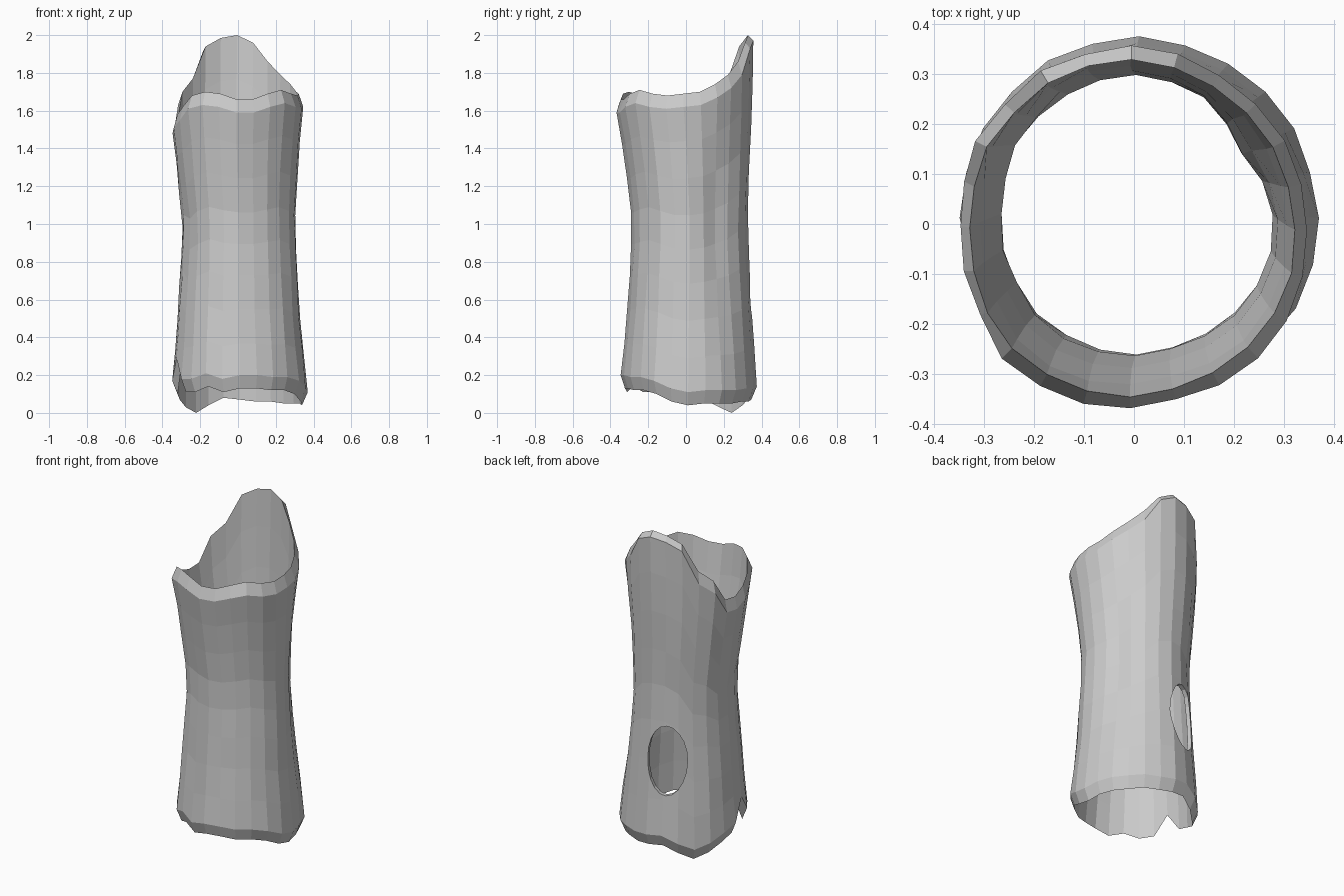
import bpy, bmesh, math, random

if "Cube" in bpy.data.objects:
    bpy.data.objects.remove(bpy.data.objects["Cube"])
random.seed(4)

N = 24
WALL = 0.027
# rim heights of the lip, every 15 degrees counter-clockwise from +x
TOP = [1.69, 1.70, 1.74, 1.79, 1.86, 1.96, 2.0, 1.985, 1.94, 1.77, 1.70, 1.56,
       1.55, 1.58, 1.62, 1.68, 1.70, 1.69, 1.66, 1.66, 1.69, 1.71, 1.69, 1.68]
BOTTOM = [.04, .05, .05, .05, .06, .06, .07, .08, .04, .0, .03, .07,
          .10, .22, .11, .11, .14, .11, .13, .13, .12, .12, .10, .06]
# trunk profile: height, centre x, centre y, radius
PROFILE = [(0.0, .01, .01, .357), (.15, .01, .012, .36), (.5, .005, .015, .328),
           (1.0, .005, .021, .299), (1.35, -.007, .006, .327),
           (1.62, -.008, -.013, .358), (2.0, -.005, -.005, .357)]


def section(z):
    z = min(max(z, 0), 2)
    for a, b in zip(PROFILE, PROFILE[1:]):
        if z <= b[0]:
            t = (z - a[0]) / (b[0] - a[0])
            return [p + (q - p) * t for p, q in zip(a[1:], b[1:])]


def point(i, z, inset=0.0, jitter=0.0):
    cx, cy, r = section(z)
    a = math.tau * i / N
    # flattened side of the trunk
    d = math.degrees(a) - 32
    r -= 0.036 * math.exp(-(d / 17) ** 2 - ((z - 0.95) / 0.45) ** 2)
    r += jitter - inset
    return (cx + r * math.cos(a), cy + r * math.sin(a), z)


# hollow trunk: closed loop of rings, outside up, lip, inside down, lip
bm = bmesh.new()
LEVELS = [0, .12, .25, .38, .5, .62, .75, .88, 1]
wobble = [random.uniform(-.004, .004) for _ in range(N)]
rings = []
outer_lo = [b + .07 for b in BOTTOM]
outer_hi = [t - (.03 if 5 <= i <= 8 else .07) for i, t in enumerate(TOP)]
for t in LEVELS:
    rings.append([bm.verts.new(point(i, outer_lo[i] + (outer_hi[i] - outer_lo[i]) * t, 0,
                                     wobble[i] + random.uniform(-.003, .003)))
                  for i in range(N)])
for t in reversed(LEVELS):
    rings.append([bm.verts.new(point(i, BOTTOM[i] + (TOP[i] - BOTTOM[i]) * t, WALL, wobble[i]))
                  for i in range(N)])
for k, lower in enumerate(rings):
    upper = rings[(k + 1) % len(rings)]
    for i in range(N):
        j = (i + 1) % N
        bm.faces.new((lower[i], lower[j], upper[j], upper[i]))
bmesh.ops.recalc_face_normals(bm, faces=bm.faces)
mesh = bpy.data.meshes.new("hollow_log")
bm.to_mesh(mesh)
bm.free()
log = bpy.data.objects.new("hollow_log", mesh)
bpy.context.collection.objects.link(log)

# oval knot hole through the back wall
a = math.radians(107)
bpy.ops.mesh.primitive_cylinder_add(vertices=20, radius=1, depth=0.3,
                                    location=(.3 * math.cos(a), .02 + .3 * math.sin(a), .6),
                                    rotation=(math.pi / 2, 0, a - math.pi / 2))
cutter = bpy.context.object
cutter.name = "knot_hole_cutter"
cutter.scale = (.115, .21, 1)
cutter.hide_render = True
bpy.context.view_layer.update()

cut = log.modifiers.new("knot_hole", 'BOOLEAN')
cut.operation = 'DIFFERENCE'
cut.solver = 'EXACT'
cut.object = cutter
bpy.context.view_layer.objects.active = log
bpy.ops.object.modifier_apply(modifier=cut.name)
bpy.data.objects.remove(cutter)
